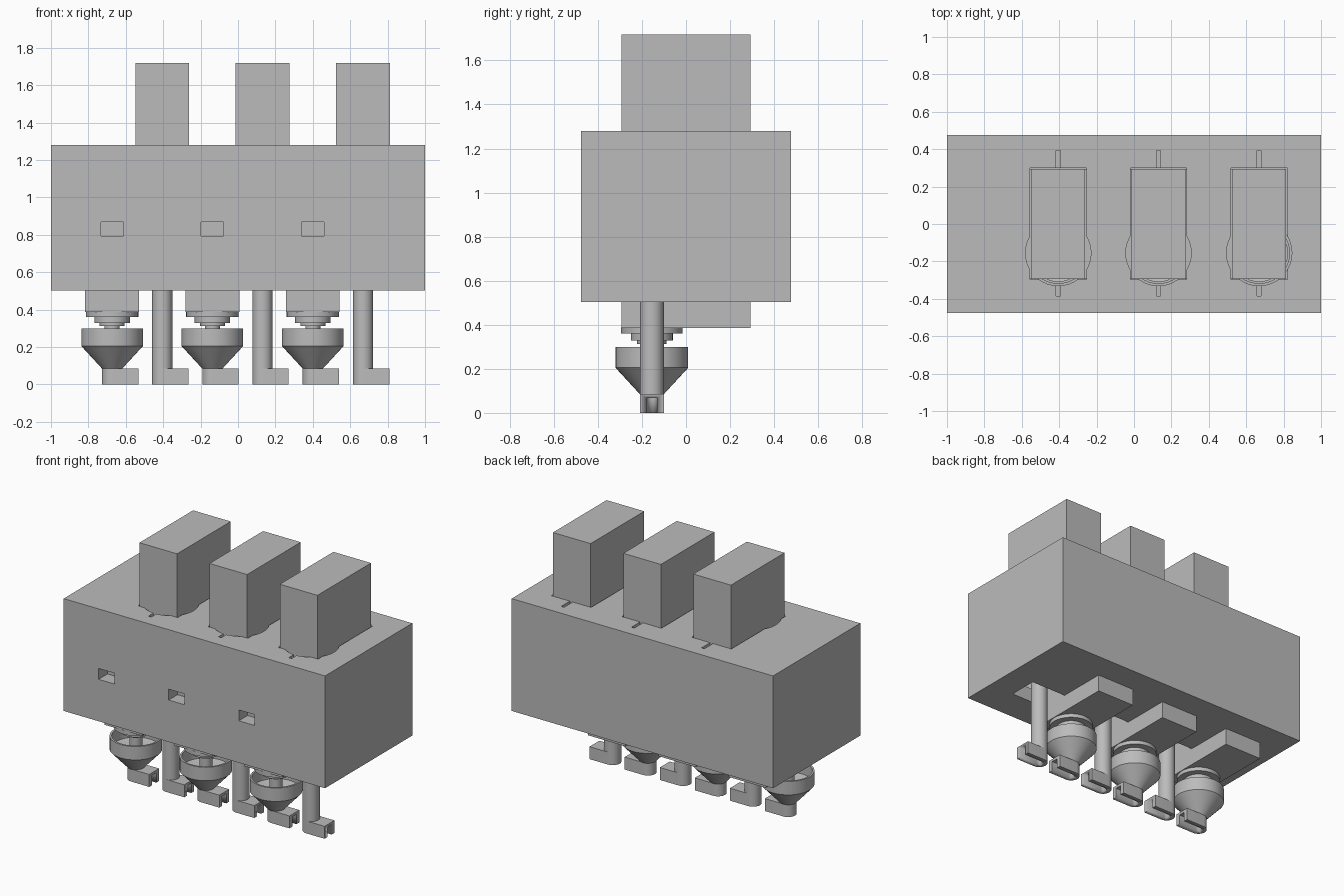
import bpy, bmesh, math

if "Cube" in bpy.data.objects:
    bpy.data.objects.remove(bpy.data.objects["Cube"])

mat = bpy.data.materials.new("plain grey")
mat.use_nodes = True
GREY = (0.5, 0.5, 0.5, 1)
mat.diffuse_color = GREY
mat.node_tree.nodes["Principled BSDF"].inputs["Base Color"].default_value = GREY

AXIS_Y = -0.155                      # line of nozzles and rods
DOWN_X = (-0.673, -0.137, 0.4)       # lowered stations
UP_X = (-0.405, 0.131, 0.669)        # raised stations
RAISE = 0.53


def finish(name, bm, smooth=False):
    bmesh.ops.recalc_face_normals(bm, faces=bm.faces)
    me = bpy.data.meshes.new(name)
    bm.to_mesh(me)
    bm.free()
    ob = bpy.data.objects.new(name, me)
    bpy.context.collection.objects.link(ob)
    me.materials.append(mat)
    bpy.ops.object.select_all(action='DESELECT')
    ob.select_set(True)
    bpy.context.view_layer.objects.active = ob
    if smooth:
        bpy.ops.object.shade_smooth_by_angle(angle=math.radians(30))
    return ob


def box(name, x0, x1, y0, y1, z0, z1):
    bm = bmesh.new()
    bmesh.ops.create_cube(bm, size=1)
    for v in bm.verts:
        v.co = (x1 if v.co.x > 0 else x0, y1 if v.co.y > 0 else y0, z1 if v.co.z > 0 else z0)
    return finish(name, bm)


def prism(name, outline, z0, z1):
    bm = bmesh.new()
    face = bm.faces.new([bm.verts.new((x, y, z0)) for x, y in outline])
    ext = bmesh.ops.extrude_face_region(bm, geom=[face])
    for v in ext["geom"]:
        if isinstance(v, bmesh.types.BMVert):
            v.co.z = z1
    return finish(name, bm, True)


def lathe(name, x, profile, dz=0.0, n=40):
    """Revolve (radius, height) points that start and end on the axis."""
    bm = bmesh.new()
    verts = [bm.verts.new((x + r, AXIS_Y, z + dz)) for r, z in profile]
    edges = [bm.edges.new(p) for p in zip(verts, verts[1:])]
    bmesh.ops.spin(bm, geom=verts + edges, cent=(x, AXIS_Y, 0), axis=(0, 0, 1),
                   angle=math.tau, steps=n)
    bmesh.ops.remove_doubles(bm, verts=bm.verts, dist=1e-5)
    return finish(name, bm, True)


def cylinder(name, x, r, z0, z1):
    return lathe(name, x, [(0, z0), (r, z0), (r, z1), (0, z1)])


def cut(target, cutter):
    cutter.hide_render = True
    mod = target.modifiers.new("cut", 'BOOLEAN')
    mod.operation, mod.solver, mod.object = 'DIFFERENCE', 'EXACT', cutter
    bpy.ops.object.select_all(action='DESELECT')
    target.select_set(True)
    bpy.context.view_layer.objects.active = target
    bpy.ops.object.modifier_apply(modifier=mod.name)
    bpy.data.objects.remove(cutter)


def round_slot(x, r, end):
    """Outline with a half-round -x end and a square +x end."""
    arc = [(x + r * math.cos(a), AXIS_Y + r * math.sin(a))
           for a in (math.pi / 2 + math.pi * i / 16 for i in range(17))]
    return arc + [(end, AXIS_Y - r), (end, AXIS_Y + r)]


# Foot: rounded block with a channel open below and at the +x end
def foot(name, x):
    ob = prism(name, round_slot(x, 0.054, x + 0.14), 0, 0.086)
    cut(ob, prism("channel_cutter", round_slot(x, 0.023, x + 0.2), -0.02, 0.068))


# Nozzle cup with hollow rim, plus the stepped collar above it
def nozzle(name, x, dz):
    lathe(name + "_cup", x, [(0, 0.08), (0.05, 0.08), (0.165, 0.205), (0.165, 0.298),
                             (0.152, 0.298), (0.152, 0.215), (0.06, 0.19), (0, 0.19)], dz)
    lathe(name + "_collar", x, [(0, 0.17), (0.04, 0.17), (0.04, 0.312), (0.067, 0.312),
                                (0.067, 0.328), (0.095, 0.328), (0.095, 0.36),
                                (0.14, 0.36), (0.14, 0.388), (0, 0.388)], dz)


# Main housing with its openings
body = box("housing", -1, 1, -0.477, 0.477, 0.503, 1.28)
for x in DOWN_X:
    cut(body, box("window_cutter", x - 0.06, x + 0.06, -0.6, -0.38, 0.793, 0.868))
for x in UP_X:
    cut(body, box("shaft_cutter", x - 0.151, x + 0.151, -0.298, 0.299, 0.9, 1.4))
    cut(body, cylinder("round_cutter", x, 0.175, 0.6, 1.41))
    cut(body, box("slot_cutter", x - 0.011, x + 0.011, -0.385, 0.393, 0.97, 1.42))
    cut(body, box("rod_opening_cutter", x - 0.145, x + 0.143, -0.25, -0.05, 0.4, 0.63))

# Lowered stations
for i, x in enumerate(DOWN_X, 1):
    box(f"lowered_block_{i}", x - 0.144, x + 0.144, -0.293, 0.293, 0.386, 1.15)
    nozzle(f"lowered_nozzle_{i}", x, 0)
    foot(f"lowered_foot_{i}", x)

# Raised stations
for i, x in enumerate(UP_X, 1):
    box(f"raised_block_{i}", x - 0.144, x + 0.144, -0.293, 0.293, 0.386 + RAISE, 1.717)
    nozzle(f"raised_nozzle_{i}", x, RAISE)
    cylinder(f"rod_{i}", x, 0.054, 0.08, 0.64)
    foot(f"rod_foot_{i}", x)
